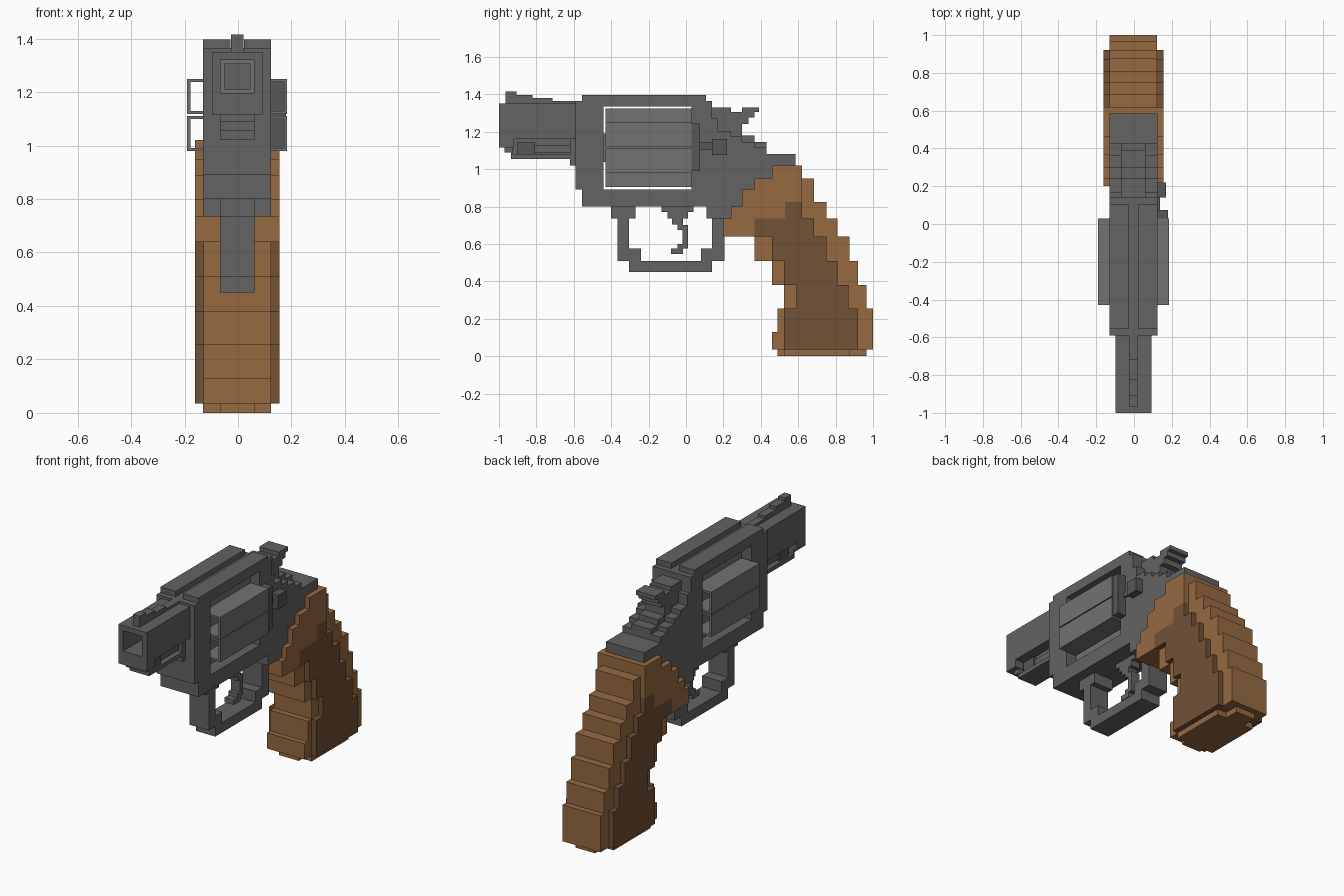
import bpy, bmesh

if "Cube" in bpy.data.objects:
    bpy.data.objects.remove(bpy.data.objects["Cube"])

CX = -0.003  # the model's mirror plane sits slightly off x = 0


def material(name, rgb):
    m = bpy.data.materials.new(name)
    m.diffuse_color = (*rgb, 1)
    m.use_nodes = True
    m.node_tree.nodes["Principled BSDF"].inputs["Base Color"].default_value = m.diffuse_color
    return m


steel = material("steel", (0.125, 0.125, 0.125))
dark_steel = material("dark_steel", (0.095, 0.095, 0.095))
light_steel = material("light_steel", (0.17, 0.17, 0.17))
wood = material("wood", (0.305, 0.142, 0.053))
dark_wood = material("dark_wood", (0.168, 0.082, 0.037))


def finish(name, bm, mat):
    bmesh.ops.recalc_face_normals(bm, faces=bm.faces)
    mesh = bpy.data.meshes.new(name)
    bm.to_mesh(mesh)
    bm.free()
    ob = bpy.data.objects.new(name, mesh)
    bpy.context.collection.objects.link(ob)
    mesh.materials.append(mat)
    return ob


def steps(name, half, pts, mat=steel):
    """Stepped side profile (y, z): each move goes along y, then along z."""
    outline = []
    for (y, z), (y2, _) in zip(pts, pts[1:] + pts[:1]):
        for p in ((y, z), (y2, z)):
            if not outline or p != outline[-1]:
                outline.append(p)
    if outline[0] == outline[-1]:
        outline.pop()
    bm = bmesh.new()
    sides = [[bm.verts.new((CX + x, y, z)) for y, z in outline] for x in (-half, half)]
    for s in sides:
        bm.faces.new(s)
    for i in range(len(outline)):
        bm.faces.new((sides[0][i - 1], sides[0][i], sides[1][i], sides[1][i - 1]))
    return finish(name, bm, mat)


def box(name, x0, x1, y0, y1, z0, z1, mat=steel):
    bm = bmesh.new()
    bmesh.ops.create_cube(bm, size=1)
    for v in bm.verts:
        v.co = (CX + (x1 if v.co.x > 0 else x0), y1 if v.co.y > 0 else y0,
                z1 if v.co.z > 0 else z0)
    return finish(name, bm, mat)


def tube(name, outer, hole, y0, y1, mat=steel):
    """Square tube along y; outer and hole are (x0, x1, z0, z1)."""
    bm = bmesh.new()

    def ring(r, y):
        a, b, c, d = r
        return [bm.verts.new((CX + x, y, z)) for x, z in ((a, c), (b, c), (b, d), (a, d))]

    rings = [ring(outer, y0), ring(outer, y1), ring(hole, y1), ring(hole, y0)]
    for r, s in zip(rings, rings[1:] + rings[:1]):
        for i in range(4):
            j = (i + 1) % 4
            bm.faces.new((r[i], r[j], s[j], s[i]))
    return finish(name, bm, mat)


# Frame: U-shaped body, top strap and the rails beside the sight groove
steps("frame", 0.127, [
    (-.59, 1.365), (-.44, .89), (.03, 1.365), (.14, 1.27), (.17, 1.205), (.24, 1.175),
    (.30, 1.145), (.365, 1.115), (.43, 1.08), (.585, 1.02), (.46, .735), (.11, .80), (-.555, .89)])
box("top_strap", -.127, .127, -.44, .03, 1.335, 1.365)
for side, a, b in (("left", -.127, -.025), ("right", .025, .127)):
    box("top_rail_" + side, a, b, -.555, .107, 1.365, 1.397)

# Barrel: stepped bore with a lighter lining at the back
barrel = (-.095, .095, 1.16, 1.35)
bore = (-.063, .063, 1.197, 1.32)
tube("barrel", barrel, bore, -1, -.58)
tube("bore_lining", bore, (-.047, .047, 1.21, 1.305), -.80, -.58, light_steel)
box("muzzle_base", -.095, .095, -1, -.92, 1.115, 1.16)

# Ejector shroud: shelf under the barrel, open at the sides round the rod
steps("ejector_shroud", 0.065, [
    (-.97, 1.16), (-.925, 1.08), (-.62, 1.16), (-.58, 1.02), (-.62, 1.055), (-.935, 1.09)])
box("ejector_web", -.03, .03, -.925, -.62, 1.08, 1.16)
box("ejector_rod", -.045, .045, -.81, -.62, 1.09, 1.13)
box("ejector_rod_tip", -.055, .055, -.90, -.81, 1.08, 1.145, dark_steel)
steps("front_sight", 0.023, [
    (-.965, 1.415), (-.905, 1.397), (-.82, 1.38), (-.715, 1.365), (-.58, 1.34)])

# Cylinder: six hollow square chambers round a core
t = 0.012
sides = [(x - .067, x + .067, z - .066, z + .066) for x in (-.12, .12) for z in (1.045, 1.183)]
middles = [(-.066, .066, z - .067, z + .067) for z in (.972, 1.258)]
for r in sides + middles:
    tube("cylinder_chamber", r, (r[0] + t, r[1] - t, r[2] + t, r[3] - t), -.43, .03, light_steel)
box("cylinder_core", -.053, .053, -.44, .03, 1.039, 1.191, light_steel)

# Loading gate and release latch on the right side only
box("loading_gate", .12, .182, .03, .075, .99, 1.245, dark_steel)
box("latch_link", .12, .14, .075, .14, 1.105, 1.145, dark_steel)
box("release_latch", .12, .172, .14, .22, 1.075, 1.16, dark_steel)

# Hammer with thumb spur
steps("hammer", 0.065, [
    (.135, 1.33), (.24, 1.305), (.30, 1.33), (.39, 1.305), (.365, 1.275), (.335, 1.24),
    (.30, 1.18), (.365, 1.145), (.43, 1.0)])

# Trigger and guard
steps("trigger", 0.03, [
    (-.13, .80), (.04, .77), (.01, .735), (-.015, .70), (.01, .575), (-.015, .545), (-.08, .575),
    (-.045, .60), (-.02, .675), (-.045, .705), (-.075, .735), (-.10, .77)])
steps("trigger_guard", 0.065, [
    (-.40, .80), (-.27, .735), (-.305, .575), (-.24, .51), (.08, .575), (.14, .735),
    (.11, .80), (.205, .51), (.14, .45), (-.305, .51), (-.365, .735)])

# Grip: core, raised side panels in two tones, and base plate
steps("grip_core", 0.126, [
    (.46, 1.02), (.62, .95), (.685, .825), (.75, .735), (.81, .64), (.875, .51), (.92, .38),
    (.965, .255), (1.0, .035), (.46, .13), (.49, .255), (.525, .38), (.46, .51), (.365, .64),
    (.20, .735)], wood)
steps("grip_upper_panels", 0.158, [
    (.46, 1.02), (.62, .825), (.53, .735), (.365, .64), (.20, .735), (.24, .80), (.30, .89),
    (.365, .95)], wood)
steps("grip_lower_panels", 0.158, [
    (.53, .825), (.62, .735), (.685, .64), (.75, .51), (.81, .38), (.87, .255), (.92, .035),
    (.525, .255), (.59, .38), (.525, .51), (.46, .64), (.365, .735)], dark_wood)
box("base_plate_wide", -.127, .127, .525, .875, 0, .035, wood)
box("base_plate_long", -.065, .065, .49, .965, 0, .035, wood)
